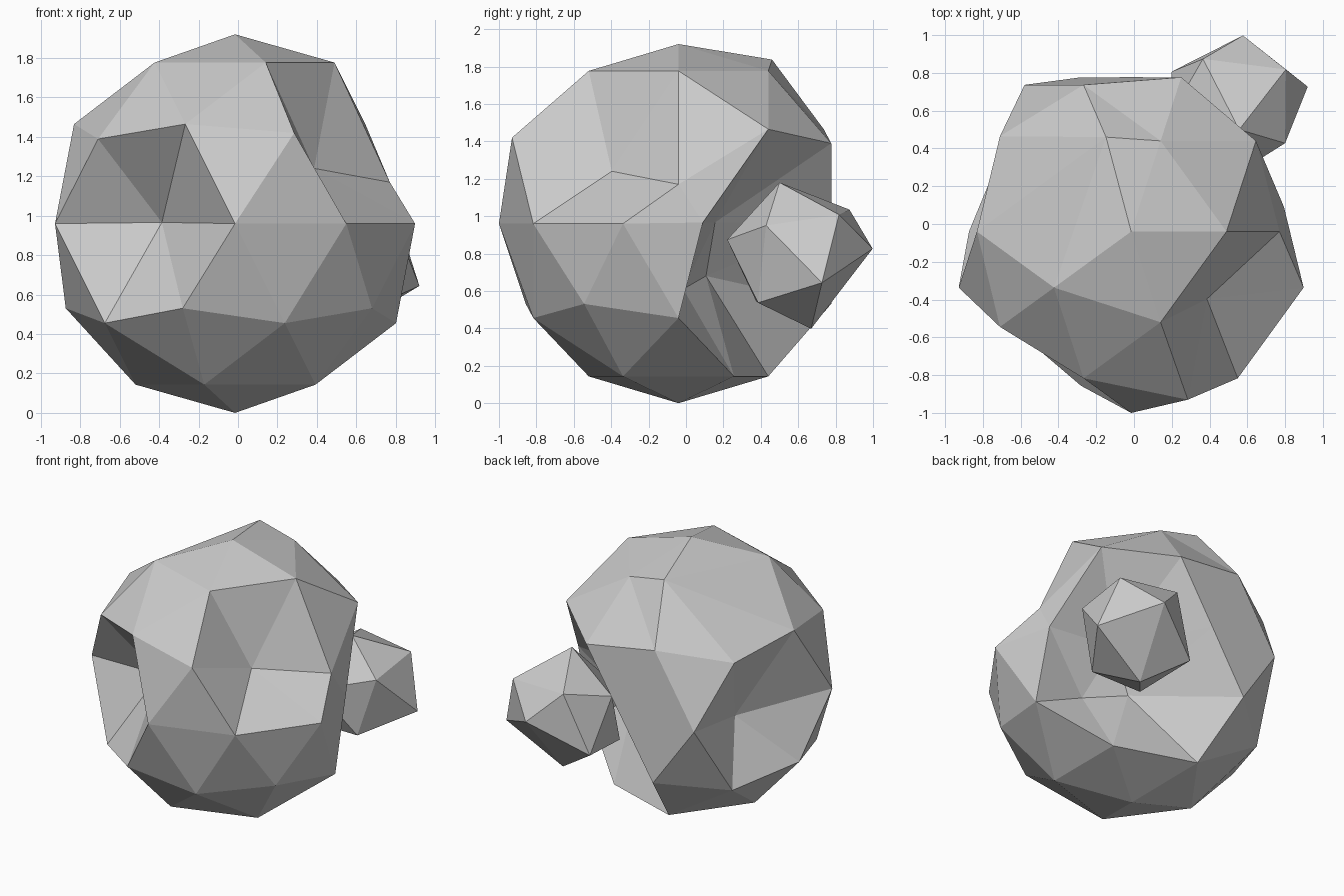
import bpy, bmesh
from mathutils import Vector

CENTRE = Vector((-0.015, -0.04, 0.96))
RADIUS = 0.96


def add_object(name, bm):
    bmesh.ops.recalc_face_normals(bm, faces=bm.faces[:])
    mesh = bpy.data.meshes.new(name)
    bm.to_mesh(mesh)
    bm.free()
    obj = bpy.data.objects.new(name, mesh)
    bpy.context.collection.objects.link(obj)
    return obj


# Main body: low-poly ball; each entry is (direction of vertex, new position)
dents = [
    # front right hollow and its rim
    ((0.69, -0.50, 0.53), (0.386, -0.397, 1.24)),
    ((0.28, -0.85, 0.45), (0.285, -0.93, 1.42)),
    ((0.89, 0.00, 0.45), (0.77, -0.04, 1.17)),
    # front left hollow
    ((-0.59, -0.81, 0.00), (-0.386, -0.34, 0.966)),
    # back left hollow
    ((-0.95, 0.31, 0.00), (-0.55, 0.23, 0.88)),
    # shifted crown vertex
    ((-0.43, 0.31, 0.85), (-0.148, 0.46, 1.837)),
    # large back right hollow
    ((0.95, 0.31, 0.00), (0.794, 0.09, 0.966)),
    ((0.59, 0.81, 0.00), (0.30, 0.155, 0.966)),
    ((0.26, 0.81, -0.53), (0.141, 0.107, 0.68)),
    ((0.72, 0.53, -0.45), (0.43, -0.015, 0.61)),
    ((0.00, 1.00, 0.00), (-0.015, 0.777, 0.96)),
]
bm = bmesh.new()
bmesh.ops.create_icosphere(bm, subdivisions=2, radius=1.0)
targets = []
for direction, pos in dents:
    d = Vector(direction)
    targets.append((min(bm.verts, key=lambda v: (v.co - d).length), Vector(pos)))
for v in bm.verts:
    v.co = CENTRE + v.co * RADIUS
for v, pos in targets:
    v.co = pos
add_object("cratered_body", bm)

# Small irregular twenty-sided rock sitting in the back right hollow
rock_points = [
    (0.577, 0.998, 0.826), (0.804, 0.818, 1.008), (0.92, 0.727, 0.644),
    (0.80, 0.428, 0.95), (0.365, 0.874, 1.035), (0.557, 0.50, 1.18),
    (0.51, 0.669, 0.398), (0.68, 0.385, 0.537), (0.47, 0.22, 0.874),
    (0.20, 0.807, 0.612), (0.264, 0.375, 0.545), (0.19, 0.57, 0.95),
]
bm = bmesh.new()
for p in rock_points:
    bm.verts.new(p)
bmesh.ops.convex_hull(bm, input=bm.verts[:])
add_object("small_rock", bm)
